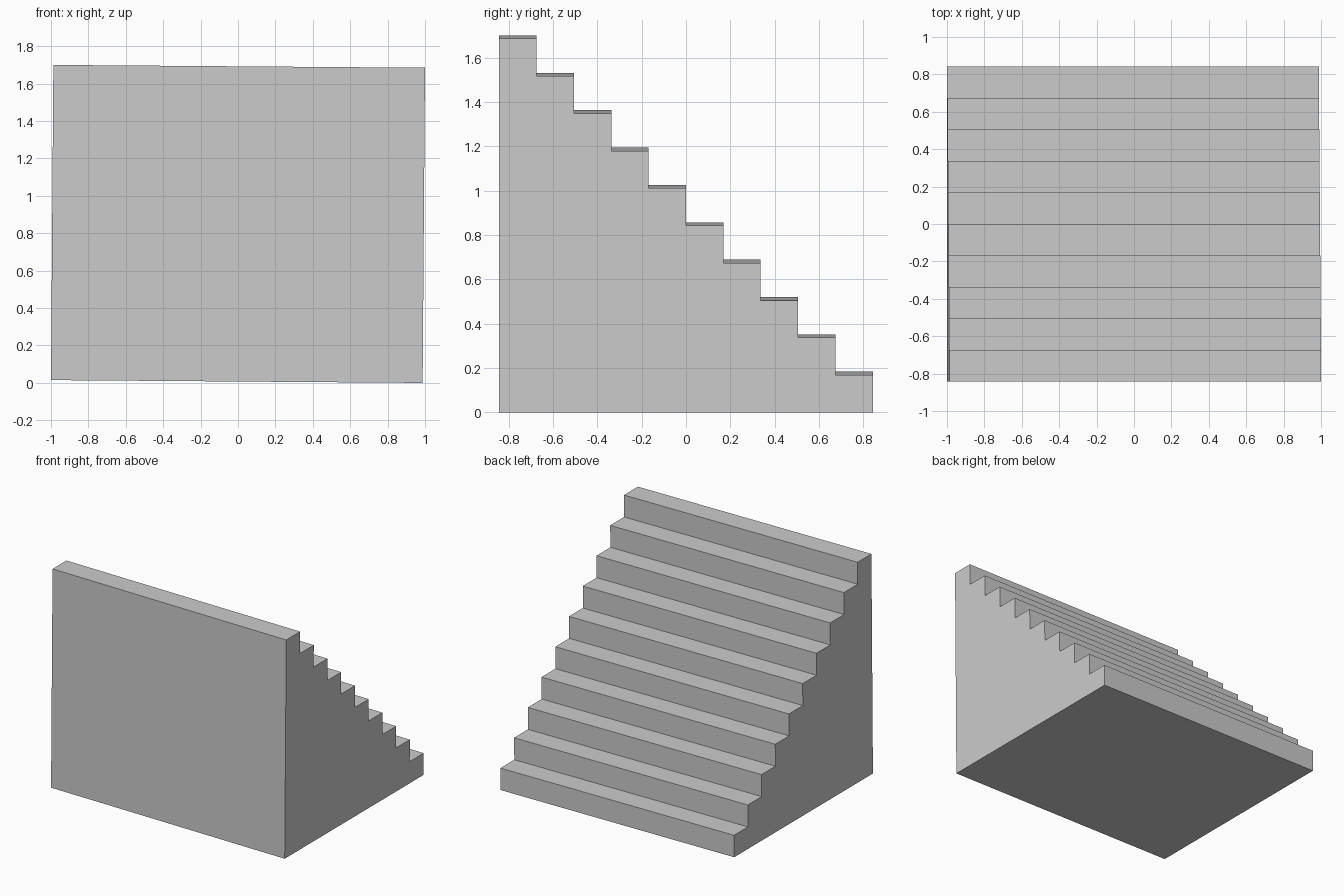
import bpy, bmesh
from math import radians, sin

if "Cube" in bpy.data.objects:
    bpy.data.objects.remove(bpy.data.objects["Cube"])

STEPS, WIDTH, STEP = 10, 1.987, 0.1685
TILT = radians(0.43)          # the whole block leans slightly to the right
half = STEPS * STEP / 2

# stepped side profile (y, z): tall at the front, descending to the back
profile = [(-half, 0)]
for i in range(STEPS):
    z = (STEPS - i) * STEP
    profile += [(-half + i * STEP, z), (-half + (i + 1) * STEP, z)]
profile.append((half, 0))

# extrude the profile across the width
bm = bmesh.new()
side = bm.faces.new([bm.verts.new((-WIDTH / 2, y, z)) for y, z in profile])
ext = bmesh.ops.extrude_face_region(bm, geom=[side], use_keep_orig=True)
verts = [g for g in ext["geom"] if isinstance(g, bmesh.types.BMVert)]
bmesh.ops.translate(bm, vec=(WIDTH, 0, 0), verts=verts)
bmesh.ops.recalc_face_normals(bm, faces=bm.faces)

mesh = bpy.data.meshes.new("staircase")
bm.to_mesh(mesh)
bm.free()
stairs = bpy.data.objects.new("staircase", mesh)
bpy.context.collection.objects.link(stairs)

# lean, then rest the lowest edge on the ground and recentre
stairs.rotation_euler.y = TILT
stairs.location = (-half * sin(TILT), 0, WIDTH / 2 * sin(TILT))
